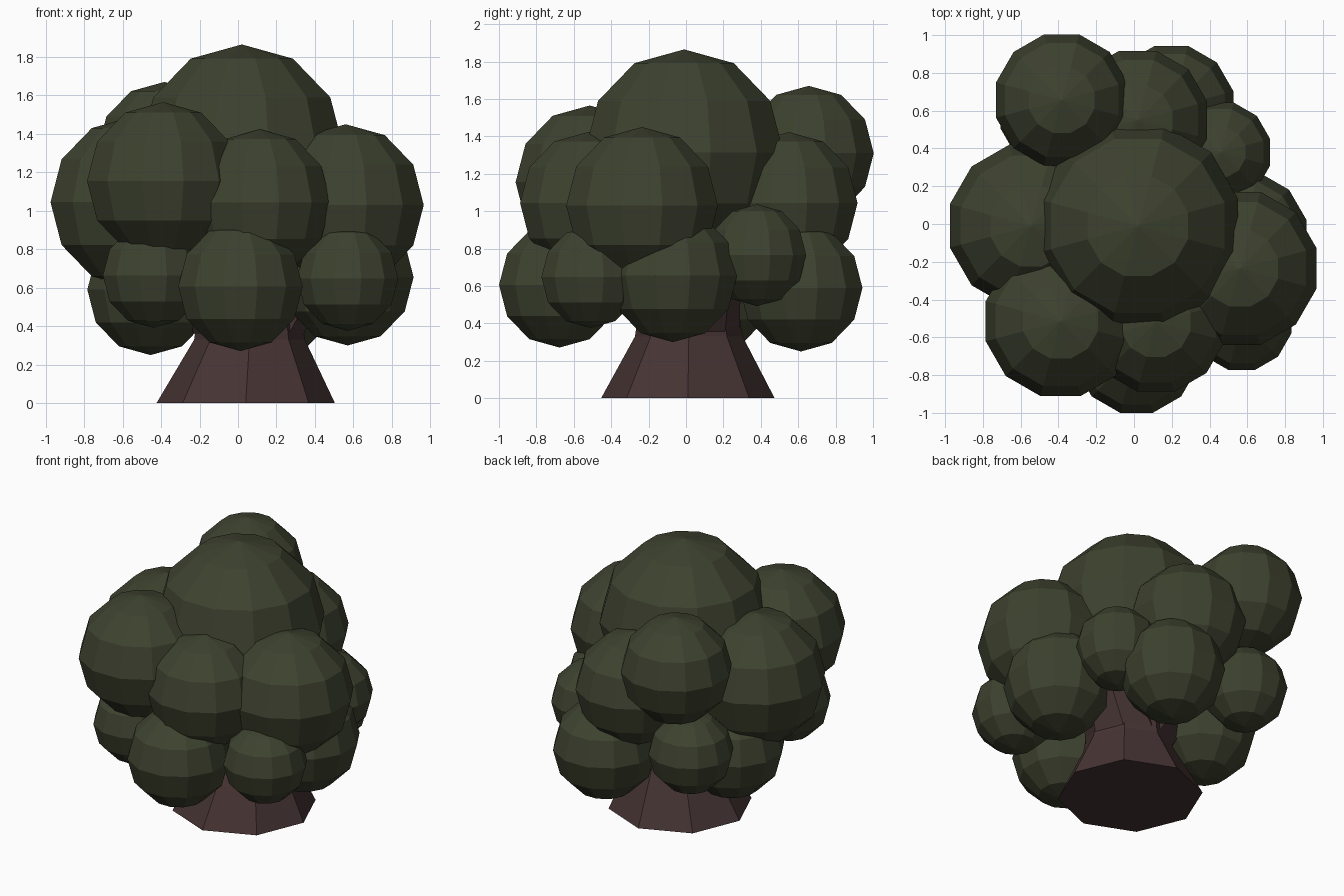
import bpy
import bmesh
import math
from mathutils import Matrix, Vector

cube = bpy.data.objects.get("Cube")
if cube:
    bpy.data.objects.remove(cube, do_unlink=True)


def make_material(name, colour):
    mat = bpy.data.materials.new(name)
    mat.use_nodes = True
    mat.diffuse_color = (*colour, 1)
    shader = mat.node_tree.nodes["Principled BSDF"]
    shader.inputs["Base Color"].default_value = (*colour, 1)
    shader.inputs["Roughness"].default_value = 0.9
    return mat


def add_object(name, bm, mat):
    bmesh.ops.recalc_face_normals(bm, faces=bm.faces)
    mesh = bpy.data.meshes.new(name)
    bm.to_mesh(mesh)
    bm.free()
    mesh.materials.append(mat)
    obj = bpy.data.objects.new(name, mesh)
    bpy.context.collection.objects.link(obj)
    return obj


def leaf_ball(name, x, y, z, radius):
    # Flat-faced ball with a facet turned to each axis
    bm = bmesh.new()
    bmesh.ops.create_uvsphere(bm, u_segments=12, v_segments=6, radius=radius)
    turn = Matrix.Rotation(math.radians(15), 4, "Z")
    bm.transform(Matrix.Translation((x, y, z)) @ turn)
    return add_object(name, bm, leaf)


def loft(name, rings, sides, mat):
    # Tapered column through horizontal rings of (x, y, z, radius)
    bm = bmesh.new()
    loops = []
    for x, y, z, r in rings:
        angles = [math.tau * i / sides for i in range(sides)]
        loops.append([bm.verts.new((x + r * math.cos(a), y + r * math.sin(a), z))
                      for a in angles])
    for low, high in zip(loops, loops[1:]):
        for i in range(sides):
            j = (i + 1) % sides
            bm.faces.new((low[i], low[j], high[j], high[i]))
    bm.faces.new(loops[0][::-1])
    bm.faces.new(loops[-1])
    return add_object(name, bm, mat)


leaf = make_material("dark green leaves", (0.047, 0.054, 0.028))
bark = make_material("brown bark", (0.062, 0.034, 0.034))

# Flared trunk
loft("trunk", [(0.04, 0.01, 0, 0.464), (0.06, 0.015, 0.33, 0.288),
               (0.06, 0.015, 0.65, 0.24), (0.03, 0, 1.1, 0.15)], 8, bark)

# Branches spreading into the crown
for side, x, y in (("left", 0.42, 0.16), ("right", -0.36, 0.12)):
    loft(f"branch_{side}", [(0.06, 0.015, 0.33, 0.27), (x, y, 0.85, 0.14)], 8, bark)

# Crown of leaf balls: upper, middle and lower
crown = {
    "top": (0.02, -0.01, 1.315, 0.55),
    "upper_back_right": (-0.383, 0.656, 1.31, 0.36),
    "middle_left": (0.56, -0.235, 1.03, 0.42),
    "middle_front": (0.115, -0.52, 1.044, 0.38),
    "middle_front_right": (-0.389, -0.515, 1.155, 0.41),
    "middle_right": (-0.545, -0.01, 1.045, 0.445),
    "middle_back": (0.02, 0.55, 1.043, 0.38),
    "middle_back_left": (0.458, 0.38, 0.765, 0.272),
    "lower_back": (0.198, 0.615, 0.59, 0.34),
    "lower_left": (0.57, -0.07, 0.655, 0.355),
    "lower_front_left": (0.57, -0.51, 0.648, 0.272),
    "lower_front_right": (-0.44, -0.515, 0.664, 0.272),
    "lower_right": (-0.455, 0.14, 0.59, 0.34),
    "lower_front": (0.013, -0.676, 0.606, 0.335),
    "lower_back_right": (-0.44, 0.575, 0.71, 0.275),
}
for place, ball in crown.items():
    leaf_ball(f"leaves_{place}", *ball)
